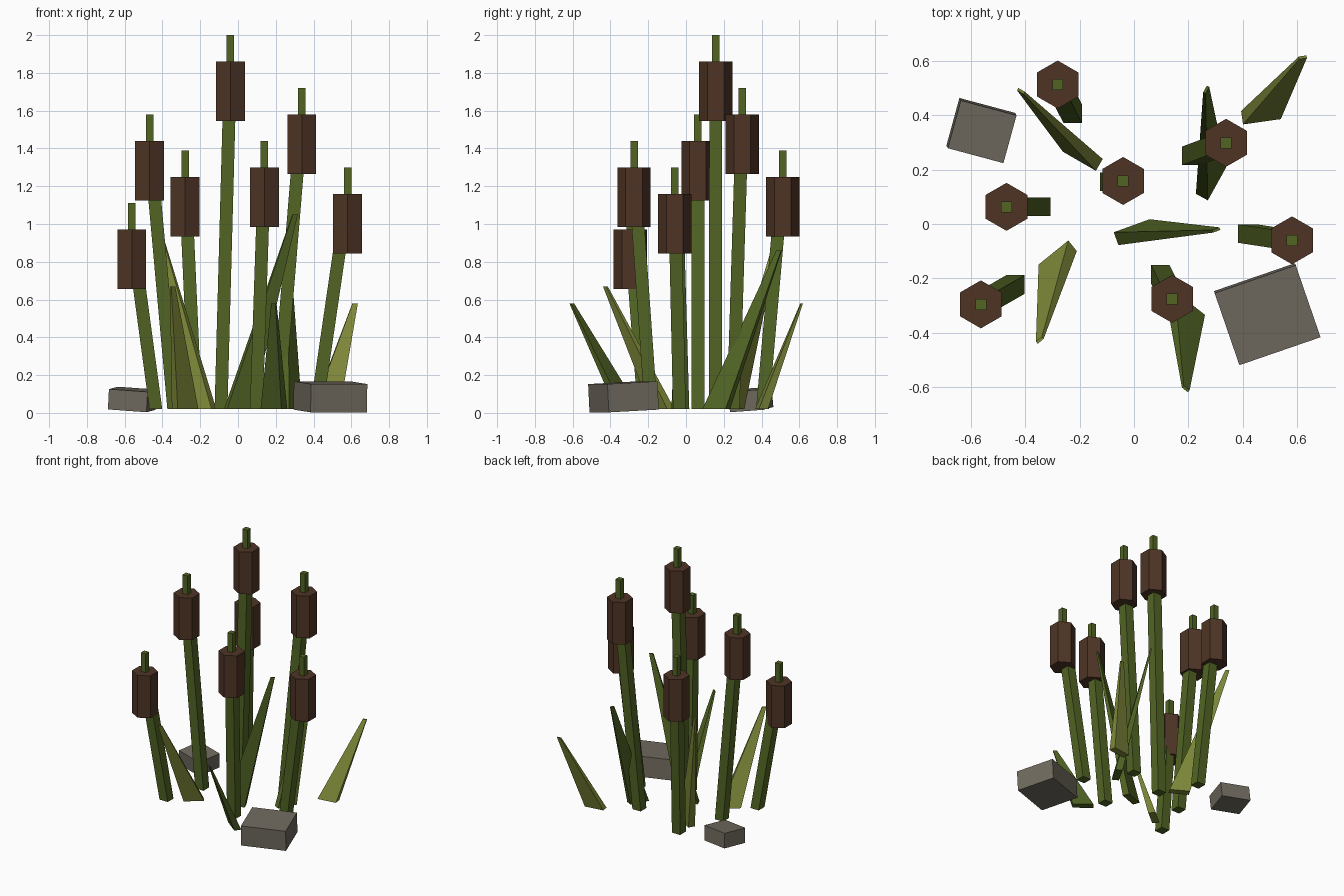
import bpy
import bmesh
from math import radians, pi, sin, cos
from mathutils import Matrix, Vector

cube = bpy.data.objects.get("Cube")
if cube:
    bpy.data.objects.remove(cube, do_unlink=True)


def material(name, srgb):
    """Flat colour given as 0-255 sRGB, stored as linear."""
    lin = [((c / 255 + 0.055) / 1.055) ** 2.4 for c in srgb]
    mat = bpy.data.materials.new(name)
    mat.use_nodes = True
    mat.diffuse_color = (*lin, 1)
    bsdf = mat.node_tree.nodes["Principled BSDF"]
    bsdf.inputs["Base Color"].default_value = (*lin, 1)
    bsdf.inputs["Roughness"].default_value = 0.9
    return mat


STEM = material("stem green", (82, 101, 36))
OLIVE = material("light olive", (128, 138, 58))
BROWN = material("seed head brown", (78, 52, 37))
STONE = material("stone grey", (112, 106, 95))


def add_object(name, bm, mat):
    bmesh.ops.recalc_face_normals(bm, faces=bm.faces)
    mesh = bpy.data.meshes.new(name)
    bm.to_mesh(mesh)
    bm.free()
    mesh.materials.append(mat)
    obj = bpy.data.objects.new(name, mesh)
    bpy.context.collection.objects.link(obj)
    return obj


def rectangle(centre, width, depth, angle=0):
    """Four corners of a level rectangle turned about z."""
    turn = Matrix.Rotation(angle, 3, "Z")
    signs = ((-1, -1), (1, -1), (1, 1), (-1, 1))
    return [Vector(centre) + turn @ Vector((sx * width / 2, sy * depth / 2, 0))
            for sx, sy in signs]


def hexagon(centre, radius):
    """Six corners with two of them pointing along y."""
    return [Vector(centre) + Vector((radius * sin(i * pi / 3), radius * cos(i * pi / 3), 0))
            for i in range(6)]


def loft(name, bottom, top, mat):
    """Closed solid between two matching outlines."""
    bm = bmesh.new()
    low = [bm.verts.new(p) for p in bottom]
    high = [bm.verts.new(p) for p in top]
    bm.faces.new(low[::-1])
    bm.faces.new(high)
    for i in range(len(low)):
        j = (i + 1) % len(low)
        bm.faces.new((low[i], low[j], high[j], high[i]))
    return add_object(name, bm, mat)


GROUND = 0.02
STEM_WIDTH = 0.068
HEAD_HEIGHT = 0.315
TIP_HEIGHT = 0.14

# Reeds: foot x, y, then head x, y and overall height
reeds = [
    (-0.09, 0.155, -0.04, 0.158, 2.00),
    (0.21, 0.25, 0.338, 0.298, 1.72),
    (-0.34, 0.063, -0.468, 0.063, 1.58),
    (-0.225, 0.405, -0.28, 0.512, 1.39),
    (0.097, -0.185, 0.14, -0.275, 1.44),
    (0.415, -0.035, 0.58, -0.06, 1.30),
    (-0.435, -0.222, -0.562, -0.295, 1.11),
]
for n, (fx, fy, hx, hy, height) in enumerate(reeds, 1):
    head_top = height - TIP_HEIGHT
    # Leaning square stem, upright six-sided head, thin square tip
    loft(f"reed_stem_{n}",
         rectangle((fx, fy, GROUND), STEM_WIDTH, STEM_WIDTH),
         rectangle((hx, hy, head_top - 0.01), STEM_WIDTH, STEM_WIDTH), STEM)
    loft(f"seed_head_{n}",
         hexagon((hx, hy, head_top - HEAD_HEIGHT), 0.088),
         hexagon((hx, hy, head_top), 0.088), BROWN)
    loft(f"reed_tip_{n}",
         rectangle((hx, hy, head_top - 0.05), 0.04, 0.04),
         rectangle((hx, hy, height), 0.04, 0.04), STEM)

# Leaf blades: foot x, y, turn in degrees, tip x, y, z, colour
blades = [
    (0.466, 0.40, 8, 0.62, 0.612, 0.58, OLIVE),
    (0.0, -0.03, 20, 0.302, -0.022, 1.05, STEM),
    (-0.28, -0.124, 39, -0.346, -0.427, 0.67, OLIVE),
    (-0.188, 0.252, -30, -0.415, 0.488, 0.95, OLIVE),
    (0.283, 0.16, 61, 0.265, 0.493, 0.86, STEM),
    (0.19, -0.31, -38, 0.19, -0.605, 0.58, STEM),
]
for n, (fx, fy, turn, tx, ty, tz, mat) in enumerate(blades, 1):
    loft(f"leaf_blade_{n}",
         rectangle((fx, fy, GROUND), 0.14, 0.05, radians(turn)),
         rectangle((tx, ty, tz), 0.028, 0.01, radians(turn)), mat)


# Stones: slightly tipped blocks
def stone(name, centre, size, tilt):
    bm = bmesh.new()
    bmesh.ops.create_cube(bm, size=1)
    obj = add_object(name, bm, STONE)
    obj.location = centre
    obj.scale = size
    obj.rotation_euler = [radians(a) for a in tilt]


stone("small_stone", (-0.56, 0.343, 0.071), (0.212, 0.182, 0.108), (4, 4, -15))
stone("large_stone", (0.489, -0.331, 0.085), (0.315, 0.28, 0.15), (3, 0, 19))
